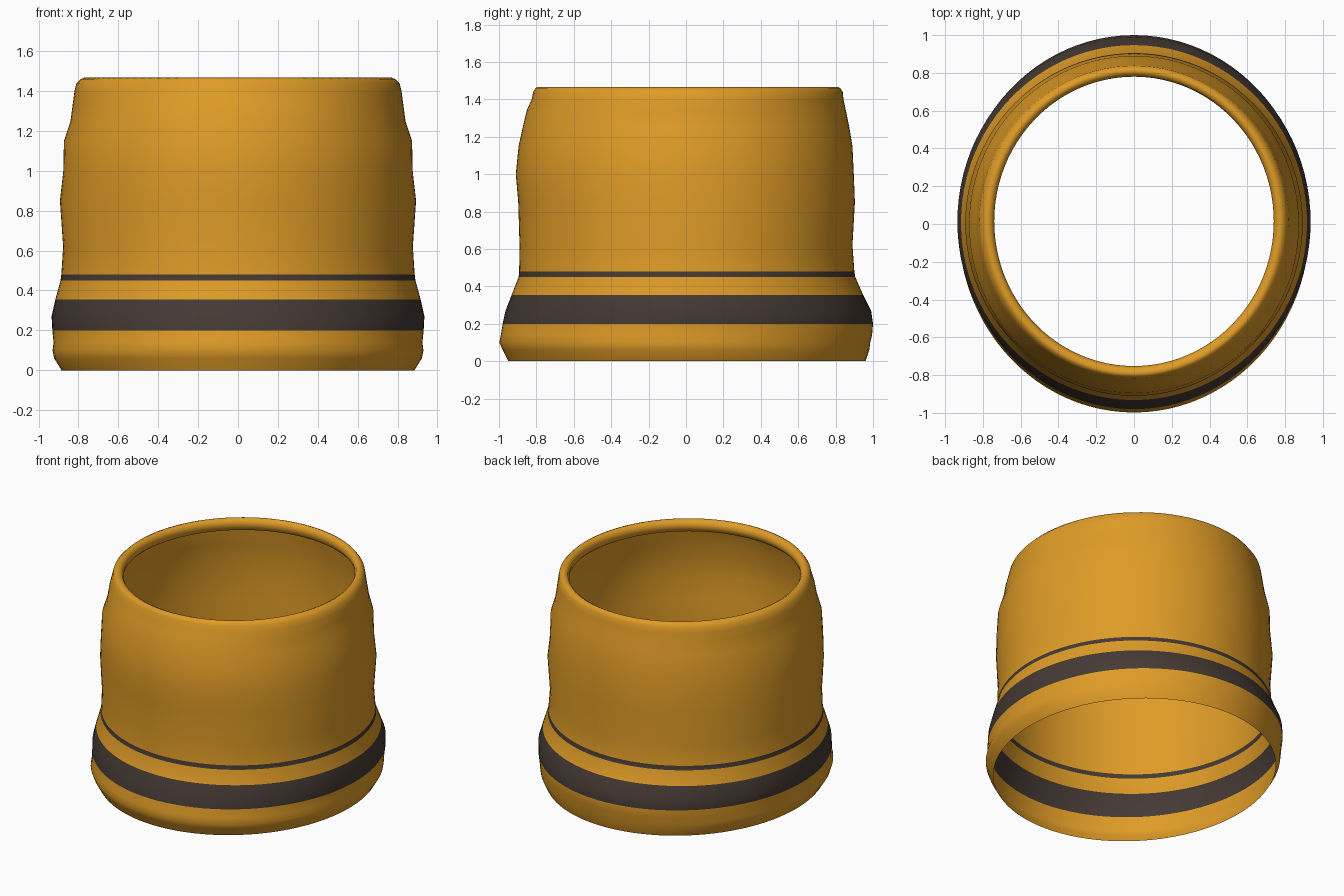
import bpy
import bmesh
from math import sin, cos, pi

cube = bpy.data.objects.get("Cube")
if cube:
    bpy.data.objects.remove(cube, do_unlink=True)

SEGMENTS = 96
WIDE_STRIPE = (0.2, 0.355)
NARROW_STRIPE = (0.45, 0.48)


def make_material(name, colour):
    material = bpy.data.materials.new(name)
    material.use_nodes = True
    material.diffuse_color = colour
    shader = next(n for n in material.node_tree.nodes if n.type == 'BSDF_PRINCIPLED')
    shader.inputs["Base Color"].default_value = colour
    return material


# Sleeve profile from hem to rolled rim: height, half width, front depth, back depth
profile = [
    (0, .885, .95, .96),
    (.06, .922, .98, .98),
    (.1, .93, .998, .985),
    (.14, .925, .99, .995),
    (.2, .931, .98, 1),
    (.27, .935, .965, .99),
    (.355, .916, .932, .947),
    (.45, .89, .895, .905),
    (.48, .886, .892, .9),
    (.62, .877, .89, .89),
    (.85, .893, .897, .903),
    (1, .876, .91, .897),
    (1.15, .873, .895, .89),
    (1.25, .84, .873, .873),
    (1.34, .828, .852, .855),
    (1.4, .82, .825, .842),
    (1.44, .81, .817, .838),
    (1.46, .79, .805, .825),
    (1.467, .772, .79, .81),
    (1.455, .75, .765, .79),
    (1.43, .74, .752, .78),
    (1.4, .746, .758, .786),
    (1.38, .765, .778, .802),
]


def ring_point(row, angle):
    height, half_width, front, back = row
    centre, half_depth = (back - front) / 2, (back + front) / 2
    return half_width * cos(angle), centre + half_depth * sin(angle), height


# Loft the rings into one open shell
bm = bmesh.new()
rings = [[bm.verts.new(ring_point(row, 2 * pi * i / SEGMENTS)) for i in range(SEGMENTS)]
         for row in profile]
for lower, upper in zip(rings, rings[1:]):
    for i in range(SEGMENTS):
        j = (i + 1) % SEGMENTS
        face = bm.faces.new((lower[i], lower[j], upper[j], upper[i]))
        face.smooth = True
        # Dark stripes by height
        height = face.calc_center_median().z
        if any(low < height < high for low, high in (WIDE_STRIPE, NARROW_STRIPE)):
            face.material_index = 1

mesh = bpy.data.meshes.new("sleeve")
bm.to_mesh(mesh)
bm.free()
mesh.materials.append(make_material("amber fabric", (.74, .33, .02, 1)))
mesh.materials.append(make_material("dark brown stripe", (.06, .042, .034, 1)))
sleeve = bpy.data.objects.new("sleeve", mesh)
bpy.context.collection.objects.link(sleeve)
